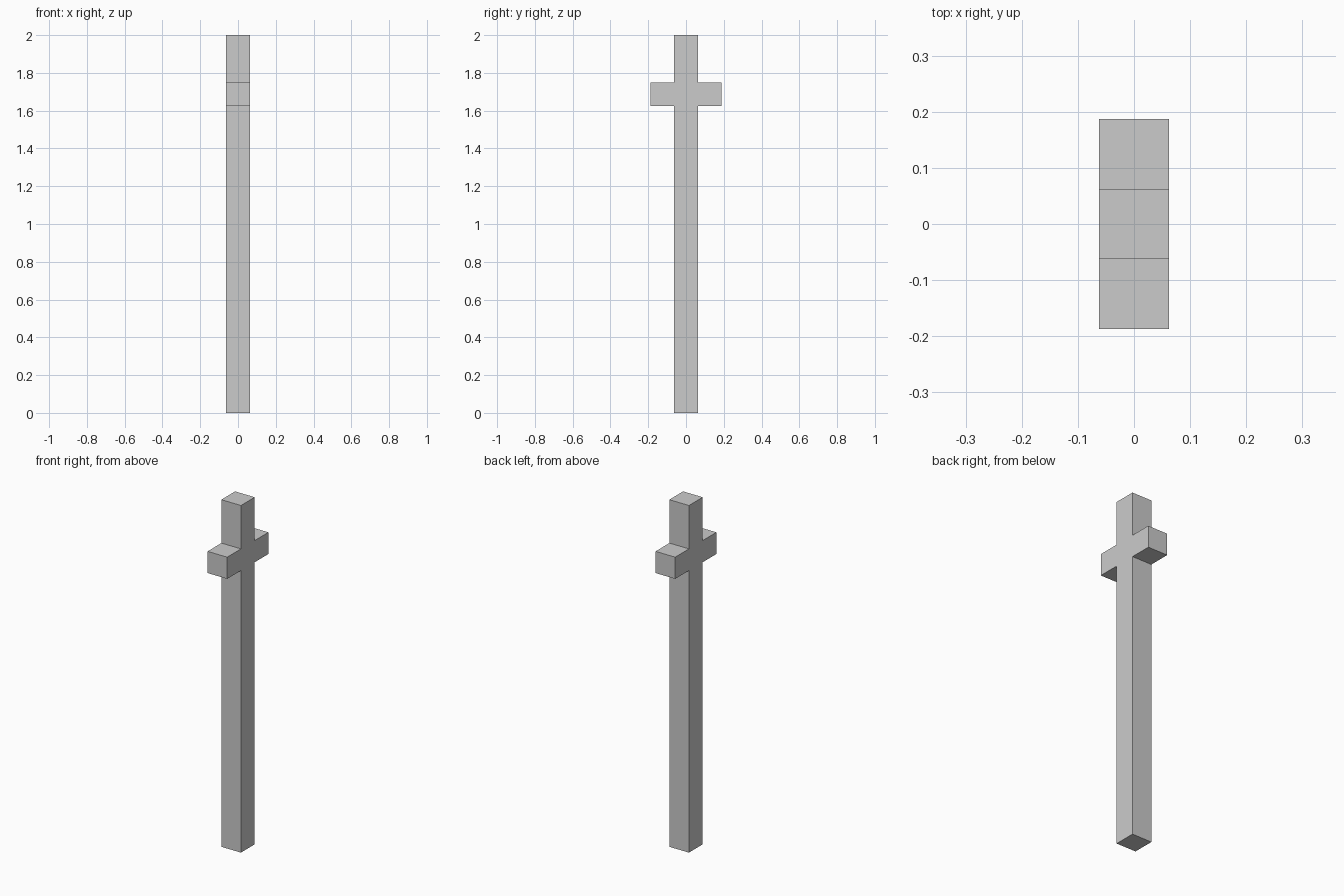
import bpy
import bmesh
from mathutils import Vector

cube = bpy.data.objects.get("Cube")
if cube:
    bpy.data.objects.remove(cube, do_unlink=True)

HALF = 0.0625          # half the thickness of post and arms
REACH = 0.1875         # how far each arm reaches from the centre
ARM_LOW, ARM_HIGH, TOP = 1.625, 1.75, 2.0

# Plain grey material
grey = bpy.data.materials.new("plain_grey")
grey.use_nodes = True
colour = (0.6, 0.6, 0.6, 1)
grey.diffuse_color = colour
grey.node_tree.nodes["Principled BSDF"].inputs["Base Color"].default_value = colour

# Half outline of the cross in (y, z), mirrored to close the profile
half = [(HALF, 0), (HALF, ARM_LOW), (REACH, ARM_LOW),
        (REACH, ARM_HIGH), (HALF, ARM_HIGH), (HALF, TOP)]
outline = half + [(-y, z) for y, z in reversed(half)]

# Extrude the outline through the thickness
bm = bmesh.new()
side = bm.faces.new([bm.verts.new((-HALF, y, z)) for y, z in outline])
result = bmesh.ops.extrude_face_region(bm, geom=[side], use_keep_orig=True)
moved = [v for v in result["geom"] if isinstance(v, bmesh.types.BMVert)]
bmesh.ops.translate(bm, verts=moved, vec=Vector((2 * HALF, 0, 0)))
bmesh.ops.recalc_face_normals(bm, faces=bm.faces)

mesh = bpy.data.meshes.new("cross_post")
bm.to_mesh(mesh)
bm.free()
mesh.materials.append(grey)
post = bpy.data.objects.new("cross_post", mesh)
bpy.context.collection.objects.link(post)
